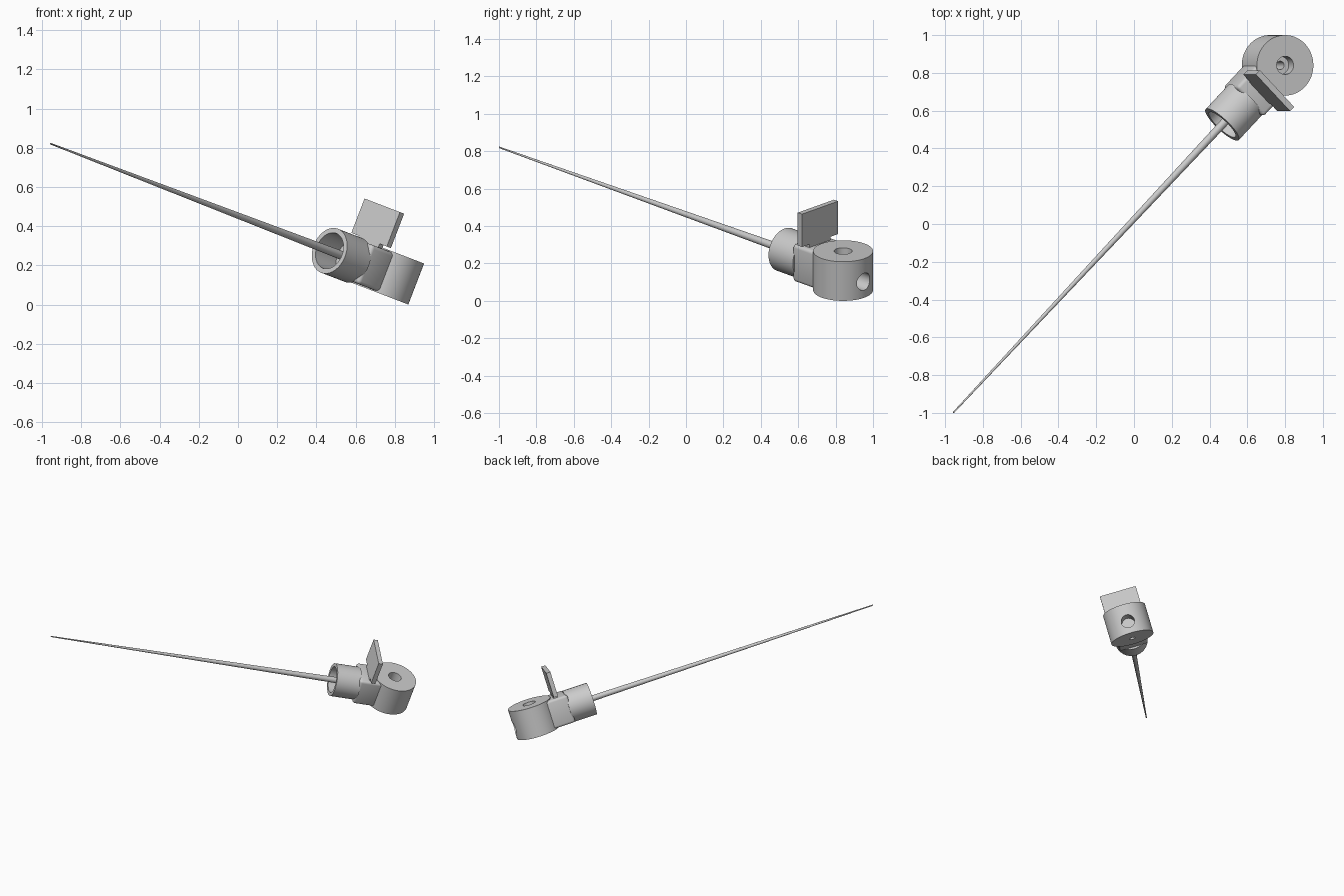
import bpy, bmesh, math
from mathutils import Matrix, Vector

if "Cube" in bpy.data.objects:
    bpy.data.objects.remove(bpy.data.objects["Cube"])

# Local frame: X runs along the needle to its tip, Z is the drum axis, origin is the drum centre
tilt = math.radians(21)
w = Vector((math.sin(tilt), 0, math.cos(tilt)))
h = math.sqrt(0.5)
u = Vector((-h * math.cos(tilt), -h, h * math.sin(tilt)))
v = w.cross(u)
FRAME = Matrix.Translation((0.76, 0.84, 0.162)) @ Matrix((u, v, w)).transposed().to_4x4()
ALONG = Matrix.Rotation(math.pi / 2, 4, 'Y')   # turns a Z axis into X


def finish(name, bm, local=Matrix(), smooth=True):
    bmesh.ops.recalc_face_normals(bm, faces=bm.faces[:])
    me = bpy.data.meshes.new(name)
    bm.to_mesh(me)
    bm.free()
    ob = bpy.data.objects.new(name, me)
    bpy.context.collection.objects.link(ob)
    ob.matrix_world = FRAME @ local
    bpy.ops.object.select_all(action='DESELECT')
    ob.select_set(True)
    bpy.context.view_layer.objects.active = ob
    if smooth:
        bpy.ops.object.shade_smooth_by_angle(angle=math.radians(30))
    return ob


def lathe(name, profile, local=Matrix(), n=64):
    """Revolve a closed (radius, height) profile about Z."""
    bm = bmesh.new()
    rings = []
    for i in range(n):
        a = 2 * math.pi * i / n
        rings.append([bm.verts.new((r * math.cos(a), r * math.sin(a), z)) for r, z in profile])
    for i in range(n):
        p, q = rings[i], rings[(i + 1) % n]
        for j in range(len(profile)):
            k = (j + 1) % len(profile)
            bm.faces.new((p[j], p[k], q[k], q[j]))
    bmesh.ops.remove_doubles(bm, verts=bm.verts[:], dist=1e-6)
    return finish(name, bm, local)


def block(name, lo, hi, bevel=0.0, segments=3):
    bm = bmesh.new()
    bmesh.ops.create_cube(bm, size=1)
    for p in bm.verts:
        p.co = Vector([hi[i] if p.co[i] > 0 else lo[i] for i in range(3)])
    if bevel:
        bmesh.ops.bevel(bm, geom=bm.edges[:], offset=bevel, segments=segments,
                        profile=0.5, affect='EDGES')
    return finish(name, bm, smooth=bool(bevel))


def cone(name, r1, r2, x1, x2, z=0, n=32):
    bm = bmesh.new()
    bmesh.ops.create_cone(bm, cap_ends=True, segments=n, radius1=r1, radius2=r2, depth=x2 - x1)
    return finish(name, bm, Matrix.Translation(((x1 + x2) / 2, 0, z)) @ ALONG)


# Drum with a counterbored hole down its axis
drum = lathe("drum", [(0.022, -0.112), (0.16, -0.112), (0.16, 0.112), (0.048, 0.112),
                      (0.048, 0.04), (0.022, 0.04)], n=96)

# Round port in the rear of the drum
cutter = cone("port_cutter", 0.049, 0.049, -0.25, -0.06, z=-0.02, n=48)
cutter.hide_render = True
bpy.context.view_layer.objects.active = drum
mod = drum.modifiers.new("port", 'BOOLEAN')
mod.operation = 'DIFFERENCE'
mod.solver = 'EXACT'
mod.object = cutter
bpy.ops.object.modifier_apply(modifier=mod.name)
bpy.data.objects.remove(cutter, do_unlink=True)
bpy.ops.object.select_all(action='DESELECT')
drum.select_set(True)
bpy.ops.object.shade_smooth_by_angle(angle=math.radians(30))

# Rounded block joining drum and socket
block("neck_block", (0.085, -0.11, -0.106), (0.275, 0.11, 0.106), bevel=0.018)

# Hollow socket around the needle base
lathe("socket", [(0, 0.26), (0.12, 0.26), (0.12, 0.444), (0.095, 0.444),
                 (0.095, 0.285), (0, 0.285)], ALONG)

# Tapered needle
cone("needle", 0.023, 0.004, 0.27, 2.60)

# Thumb tab and its short stem
block("tab_stem", (0.175, -0.08, 0.09), (0.205, 0.08, 0.13))
block("thumb_tab", (0.174, -0.137, 0.125), (0.206, 0.137, 0.313))
